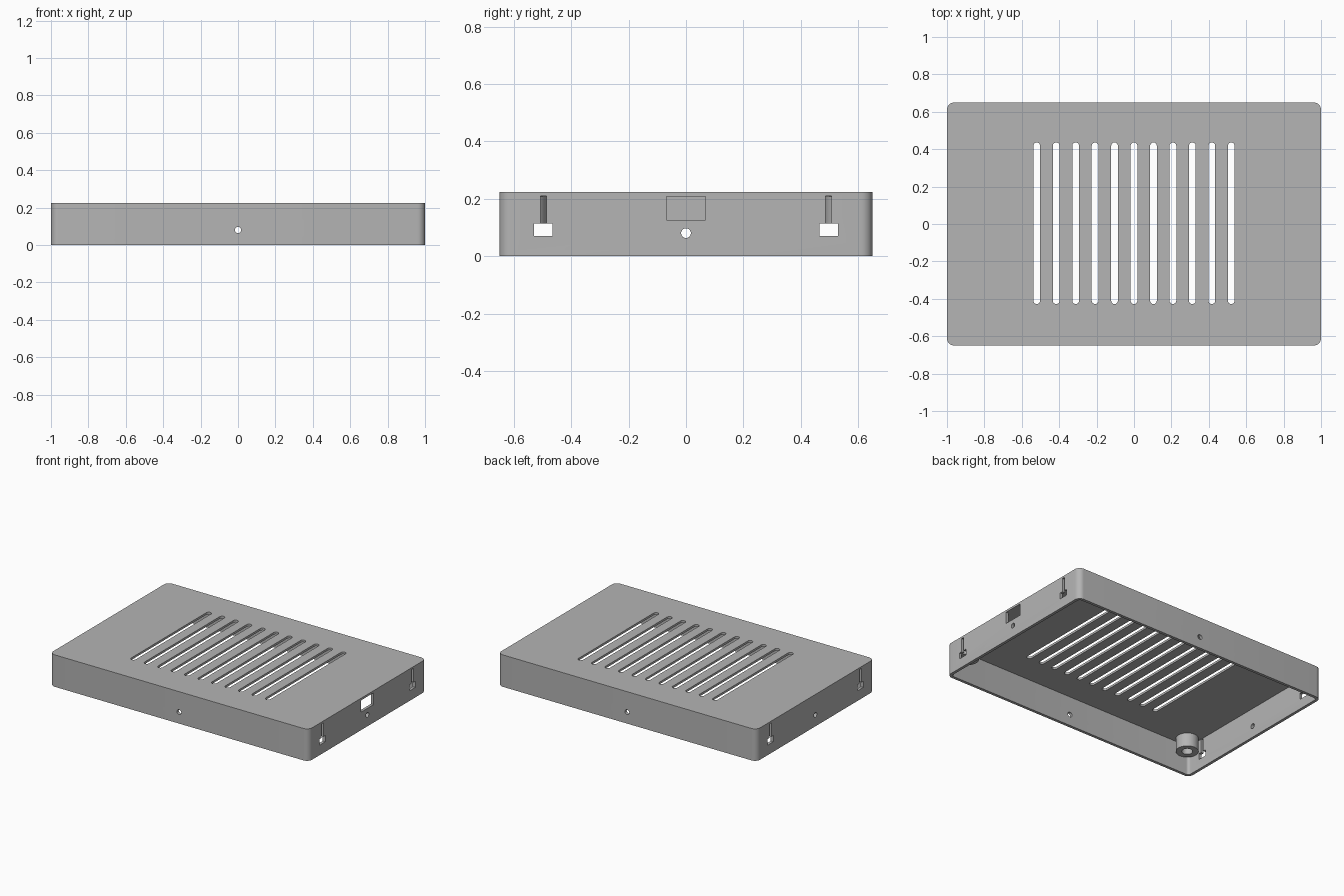
import bpy, bmesh
from math import sin, cos, pi
from mathutils import Matrix, Vector

if "Cube" in bpy.data.objects:
    bpy.data.objects.remove(bpy.data.objects["Cube"])

LENGTH, WIDTH, HEIGHT = 2.0, 1.3, 0.223
WALL, ROOF = 0.02, 0.015

grey = bpy.data.materials.new("plain grey")
grey.use_nodes = True
grey.diffuse_color = (0.46, 0.46, 0.46, 1)
grey.node_tree.nodes["Principled BSDF"].inputs["Base Color"].default_value = grey.diffuse_color


def rounded(w, h, r, steps=8):
    """Outline of a rounded rectangle, counter-clockwise."""
    pts = []
    for k, (sx, sy) in enumerate(((1, 1), (-1, 1), (-1, -1), (1, -1))):
        for i in range(steps + 1):
            a = pi / 2 * (k + i / steps)
            pts.append((sx * (w / 2 - r) + r * cos(a), sy * (h / 2 - r) + r * sin(a)))
    return pts


def circle(r, n=32):
    return [(r * cos(2 * pi * i / n), r * sin(2 * pi * i / n)) for i in range(n)]


def prism(bm, outline, z0, z1, matrix=Matrix()):
    """Extrude an outline from z0 to z1, then place it."""
    low = [bm.verts.new(matrix @ Vector((x, y, z0))) for x, y in outline]
    high = [bm.verts.new(matrix @ Vector((x, y, z1))) for x, y in outline]
    bm.faces.new(low[::-1])
    bm.faces.new(high)
    for i in range(len(low)):
        j = (i + 1) % len(low)
        bm.faces.new((low[i], low[j], high[j], high[i]))


def finish(bm, name):
    bmesh.ops.remove_doubles(bm, verts=bm.verts, dist=1e-5)
    bmesh.ops.recalc_face_normals(bm, faces=bm.faces)
    mesh = bpy.data.meshes.new(name)
    bm.to_mesh(mesh)
    bm.free()
    obj = bpy.data.objects.new(name, mesh)
    bpy.context.collection.objects.link(obj)
    mesh.materials.append(grey)
    return obj


def activate(obj):
    bpy.ops.object.select_all(action='DESELECT')
    obj.select_set(True)
    bpy.context.view_layer.objects.active = obj


def carve(obj, cutter):
    activate(obj)
    mod = obj.modifiers.new("cut", 'BOOLEAN')
    mod.operation, mod.solver, mod.object = 'DIFFERENCE', 'EXACT', cutter
    bpy.ops.object.modifier_apply(modifier=mod.name)
    bpy.data.objects.remove(cutter)


# Outer case and the hollow, open at the bottom
bm = bmesh.new()
prism(bm, rounded(LENGTH, WIDTH, 0.04), 0, HEIGHT)
case = finish(bm, "case_shell")
bm = bmesh.new()
prism(bm, rounded(LENGTH - 2 * WALL, WIDTH - 2 * WALL, 0.02), -0.1, HEIGHT - ROOF)
carve(case, finish(bm, "hollow_cutter"))

# Vent slots through the roof
bm = bmesh.new()
for i in range(-5, 6):
    prism(bm, rounded(0.036, 0.864, 0.0179, 6), 0.18, 0.3,
          Matrix.Translation((i * 0.104, 0.004, 0)))

# Screw holes and keyholes in the walls
keyhole = [(-0.032, 0.07), (0.032, 0.07), (0.032, 0.113), (0.011, 0.113),
           (0.011, 0.21), (-0.011, 0.21), (-0.011, 0.113), (-0.032, 0.113)]
upright = Matrix.Rotation(pi / 2, 4, 'X')
for side in range(4):
    turn = Matrix.Rotation(side * pi / 2, 4, 'Z')
    reach = (WIDTH if side % 2 == 0 else LENGTH) / 2
    wall = turn @ Matrix.Translation((0, -reach, 0)) @ upright
    prism(bm, circle(0.017, 24), -0.03, 0.03, wall @ Matrix.Translation((0, 0.08, 0)))
    if side % 2:
        for y in (-0.497, 0.497):
            prism(bm, keyhole, -0.03, 0.03, wall @ Matrix.Translation((y, 0, 0)))
    if side == 1:
        # Socket window on one end only
        window = [(-0.068, 0.126), (0.068, 0.126), (0.068, 0.208), (-0.068, 0.208)]
        prism(bm, window, -0.03, 0.03, wall)
carve(case, finish(bm, "opening_cutter"))
activate(case)
bpy.ops.object.shade_smooth_by_angle(angle=pi / 6)

# Corner posts with a blind screw hole, hanging from the roof
for x, end in ((1, "left"), (-1, "right")):
    for y, face in ((-1, "front"), (1, "back")):
        place = Matrix.Translation((x * (LENGTH / 2 - 0.093), y * (WIDTH / 2 - 0.093), 0))
        bm = bmesh.new()
        prism(bm, circle(0.072), 0.114, HEIGHT - ROOF + 0.002, place)
        post = finish(bm, f"{face}_{end}_post")
        bm = bmesh.new()
        prism(bm, circle(0.035), 0.05, 0.19, place)
        carve(post, finish(bm, "bore_cutter"))
        activate(post)
        bpy.ops.object.shade_smooth_by_angle(angle=pi / 6)
